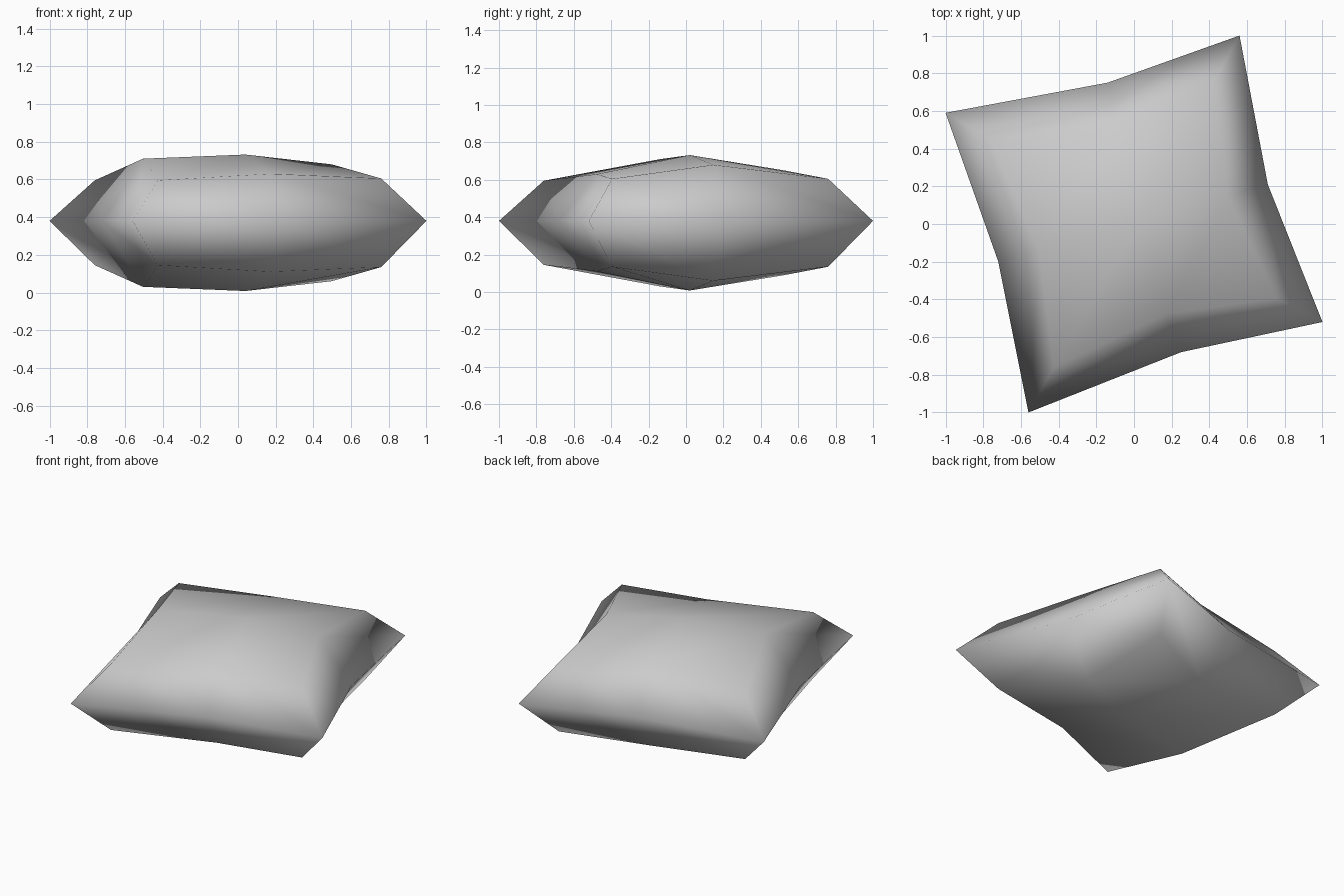
import bpy
import bmesh

old = bpy.data.objects.get("Cube")
if old:
    bpy.data.objects.remove(old, do_unlink=True)

MID_Z = 0.37

# Rim outline by side: x, y and half thickness of the pad just inside it
CORNERS = {(-1, -1): (-0.56, -1.0, 0.225), (1, -1): (1.0, -0.52, 0.235),
           (1, 1): (0.56, 1.0, 0.235), (-1, 1): (-1.0, 0.59, 0.225)}
MIDDLES = {(0, -1): (0.25, -0.68, 0.26), (1, 0): (0.71, 0.21, 0.31),
           (0, 1): (-0.14, 0.75, 0.28), (-1, 0): (-0.72, -0.20, 0.34)}


def place(i, j, k):
    """Position of the pillow vertex on side i, j and layer k."""
    if i == 0 and j == 0:
        return 0.04, 0.02, MID_Z + 0.362 * k
    is_corner = bool(i and j)
    x, y, half = (CORNERS if is_corner else MIDDLES)[i, j]
    inset = 1.0 if k == 0 else (0.76 if is_corner else 0.70)
    return x * inset, y * inset, MID_Z + half * k + (0.01 if k == 0 else 0)


# Pillow: a once-divided box pulled out to pointed corners
bm = bmesh.new()
bmesh.ops.create_cube(bm, size=2)
bmesh.ops.subdivide_edges(bm, edges=bm.edges[:], cuts=1, use_grid_fill=True)
for v in bm.verts:
    v.co = place(*(round(c) for c in v.co))
bmesh.ops.recalc_face_normals(bm, faces=bm.faces[:])
for f in bm.faces:
    f.smooth = True

mesh = bpy.data.meshes.new("pillow")
bm.to_mesh(mesh)
bm.free()
pillow = bpy.data.objects.new("pillow", mesh)
bpy.context.collection.objects.link(pillow)

# Plain grey fabric
fabric = bpy.data.materials.new("grey fabric")
fabric.use_nodes = True
grey = (0.6, 0.6, 0.6, 1)
fabric.diffuse_color = grey
fabric.node_tree.nodes["Principled BSDF"].inputs["Base Color"].default_value = grey
mesh.materials.append(fabric)
